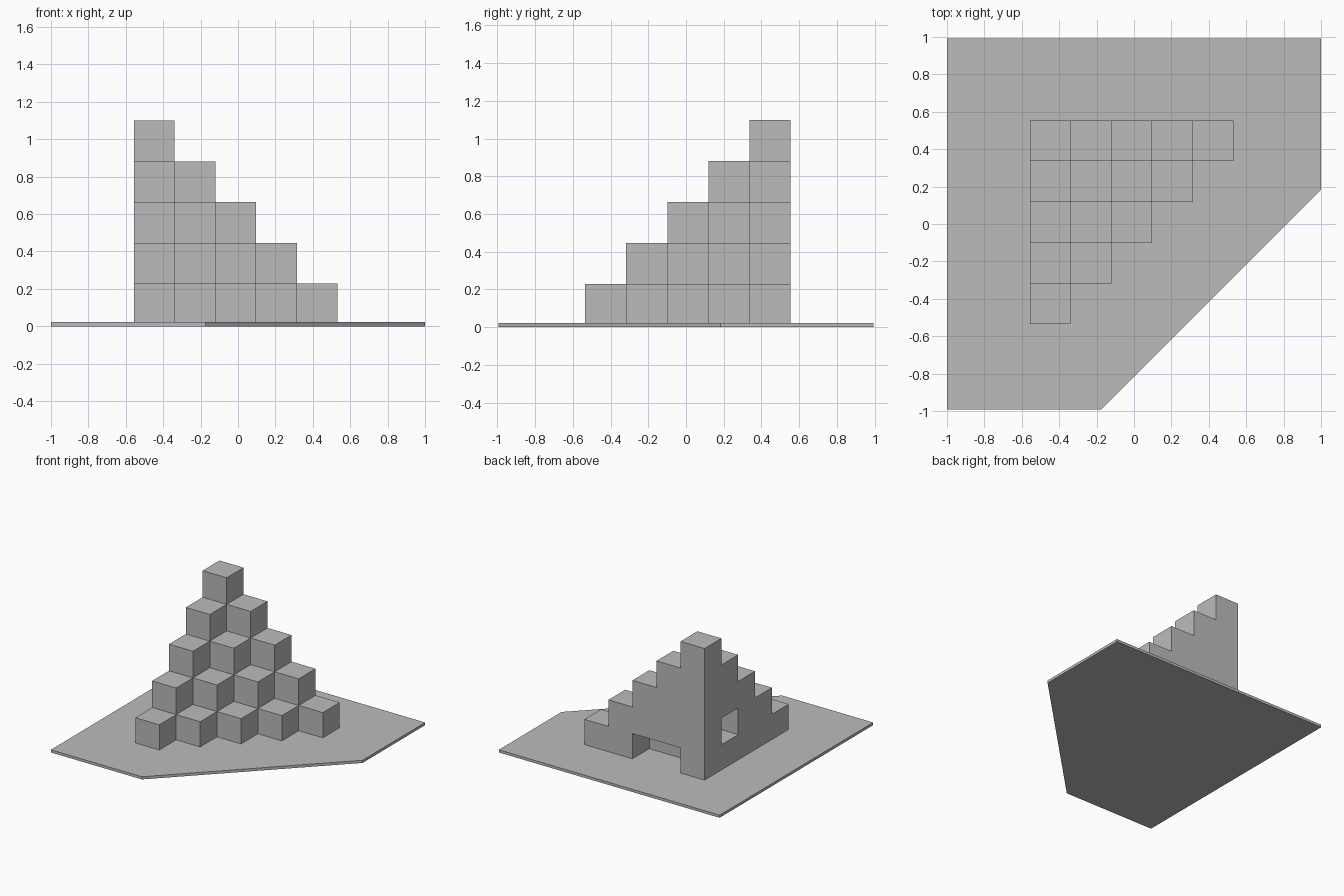
import bpy
import bmesh
from mathutils import Vector

cube = bpy.data.objects.get("Cube")
if cube:
    bpy.data.objects.remove(cube, do_unlink=True)

grey = bpy.data.materials.new("plain_grey")
grey.use_nodes = True
colour = (0.5, 0.5, 0.5, 1)
grey.diffuse_color = colour
grey.node_tree.nodes["Principled BSDF"].inputs["Base Color"].default_value = colour


def add_object(name, bm):
    bmesh.ops.recalc_face_normals(bm, faces=bm.faces)
    mesh = bpy.data.meshes.new(name)
    bm.to_mesh(mesh)
    bm.free()
    mesh.materials.append(grey)
    obj = bpy.data.objects.new(name, mesh)
    bpy.context.collection.objects.link(obj)
    return obj


# Base plate: a square with one corner cut off
THICK = 0.022
outline = [(-1, -0.993), (-0.175, -0.993), (1, 0.183), (1, 0.993), (-1, 0.993)]
bm = bmesh.new()
bottom = bm.faces.new([bm.verts.new((x, y, 0)) for x, y in outline])
top = bmesh.ops.extrude_face_region(bm, geom=[bottom], use_keep_orig=True)["geom"]
bmesh.ops.translate(bm, vec=(0, 0, THICK),
                    verts=[v for v in top if isinstance(v, bmesh.types.BMVert)])
add_object("base_plate", bm)

# Corner pyramid of stacked cubes: i runs to the left, j to the front, k up
STEPS, SIZE = 5, 0.2177
corner = Vector((-0.556, 0.554, THICK / 2))
cells = {(i, j, k) for i in range(STEPS) for j in range(STEPS - i)
         for k in range(STEPS - i - j)}

# Openings in the two flat walls
cells -= {(1, 0, 0), (2, 0, 0), (0, 1, 1)}

# Keep only the outer faces of the stack
bm = bmesh.new()
for cell in cells:
    for axis in range(3):
        for side in (0, 1):
            neighbour = list(cell)
            neighbour[axis] += 2 * side - 1
            if tuple(neighbour) in cells:
                continue
            u, v = (axis + 1) % 3, (axis + 2) % 3
            points = []
            for a, b in ((0, 0), (1, 0), (1, 1), (0, 1)):
                p = Vector(cell)
                p[axis] += side
                p[u] += a
                p[v] += b
                points.append(corner + SIZE * Vector((p.x, -p.y, p.z)))
            # The mirrored y axis flips the winding
            if side:
                points.reverse()
            bm.faces.new([bm.verts.new(p) for p in points])
bmesh.ops.remove_doubles(bm, verts=bm.verts, dist=0.001)
add_object("stepped_cube_stack", bm)
